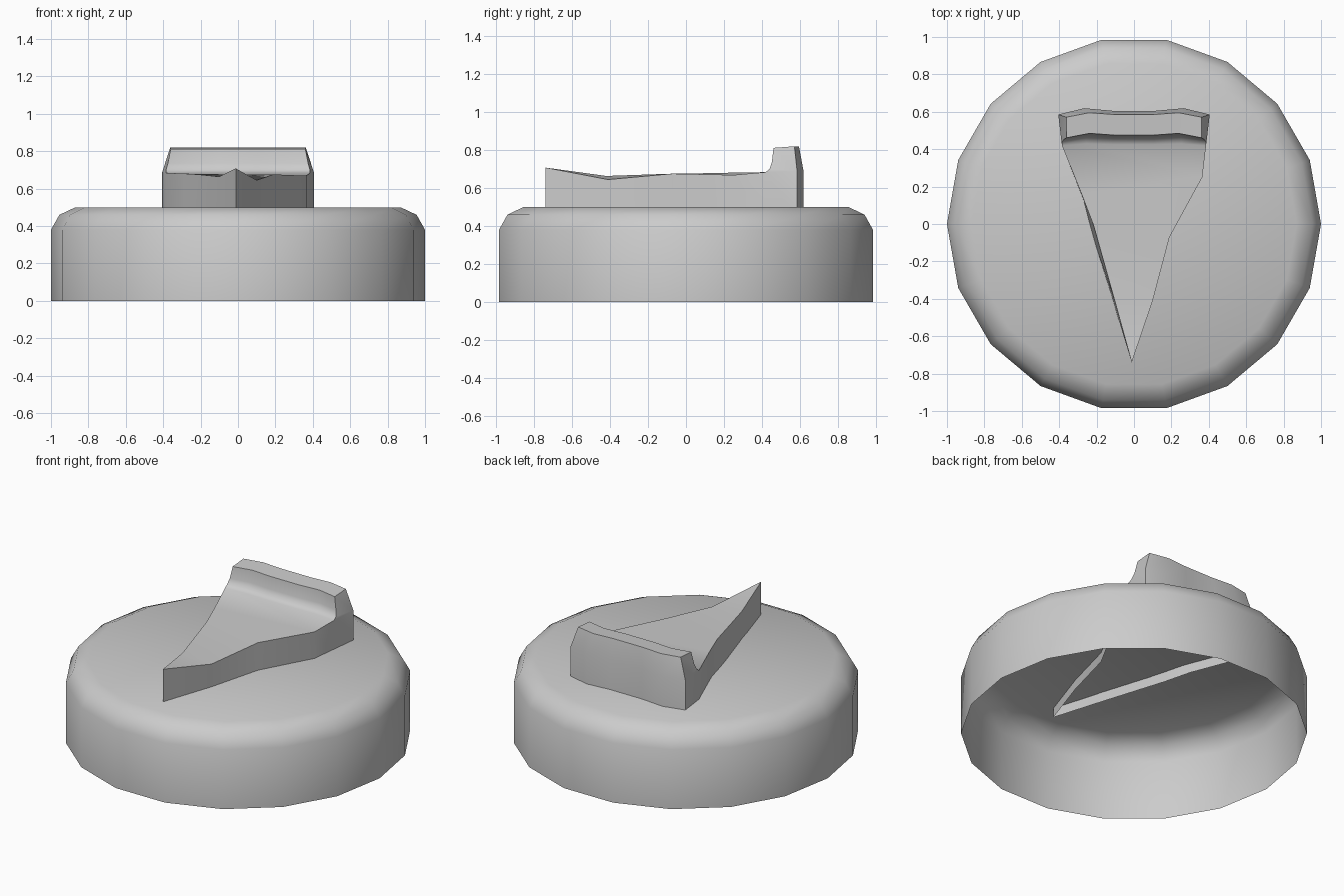
import bpy, math

if "Cube" in bpy.data.objects:
    bpy.data.objects.remove(bpy.data.objects["Cube"])


def make_object(name, verts, faces, angle):
    mesh = bpy.data.meshes.new(name)
    mesh.from_pydata(verts, [], faces)
    obj = bpy.data.objects.new(name, mesh)
    bpy.context.collection.objects.link(obj)
    bpy.context.view_layer.objects.active = obj
    obj.select_set(True)
    bpy.ops.object.mode_set(mode='EDIT')
    bpy.ops.mesh.select_all(action='SELECT')
    bpy.ops.mesh.remove_doubles(threshold=0.0005)
    bpy.ops.mesh.normals_make_consistent(inside=False)
    bpy.ops.object.mode_set(mode='OBJECT')
    bpy.ops.object.shade_smooth_by_angle(angle=math.radians(angle))
    obj.select_set(False)
    return obj


# Knob cap: 18-sided shell with rounded shoulder, open underneath
N = 18
profile = [(1.0, 0.0), (1.0, 0.38), (0.955, 0.46), (0.87, 0.5)]
verts = [(r * math.cos(math.tau * i / N), r * math.sin(math.tau * i / N), z)
         for r, z in profile for i in range(N)]
faces = [(k * N + i, k * N + (i + 1) % N, (k + 1) * N + (i + 1) % N, (k + 1) * N + i)
         for k in range(len(profile) - 1) for i in range(N)]
faces.append(tuple(range(3 * N, 4 * N)))
make_object("knob_cap", verts, faces, 40)

# Pointer: tapered arrow plate with a wavy raised ridge at the back
Z0 = 0.44
verts, faces = [], []


def add(*points):
    start = len(verts)
    verts.extend(points)
    faces.append(tuple(range(start, len(verts))))


# Ridge rows, front to back: y, z, half width, wave strength
rows = [(0.425, 0.684, 0.385, 0.3), (0.452, 0.70, 0.385, 0.6), (0.466, 0.735, 0.375, 0.7),
        (0.475, 0.812, 0.36, 0.7), (0.585, 0.82, 0.362, 0.7), (0.605, 0.69, 0.405, 1.0),
        (0.605, Z0, 0.405, 1.0)]
columns = [(-1, -0.02), (-0.66, 0.014), (-0.28, 0), (0.28, 0), (0.66, 0.014), (1, -0.02)]
grid = [[(w * u, y + s * wave, z) for u, wave in columns] for y, z, w, s in rows]
for a, b in zip(grid, grid[1:]):
    for i in range(len(columns) - 1):
        add(a[i], a[i + 1], b[i + 1], b[i])

# Ridge ends
for c in (0, -1):
    x, y, z = grid[0][c]
    add(*[row[c] for row in grid[:6]])
    add((x, y, z), grid[5][c], grid[6][c], (x, y, Z0))

# Plate edges from tip to ridge
tip = (-0.012, -0.74, 0.708)
left = [tip, (-0.1, -0.42, 0.664), (-0.215, -0.01, 0.676), (-0.282, 0.165, 0.68), grid[0][0]]
right = [tip, (0.1, -0.41, 0.645), (0.19, -0.07, 0.676), (0.365, 0.25, 0.669), grid[0][-1]]
flare = [0, -0.01, -0.025, -0.003, 0]

for edge, out in ((left, flare), (right, [0] * 5)):
    foot = [(x + d, y, Z0) for (x, y, z), d in zip(edge, out)]
    for i in range(4):
        add(edge[i], edge[i + 1], foot[i + 1], foot[i])

# Plate top
add(tip, right[1], left[1])
for i in (1, 2):
    add(left[i], right[i], right[i + 1], left[i + 1])
add(left[3], right[3], *reversed(grid[0]))
make_object("pointer", verts, faces, 40)
